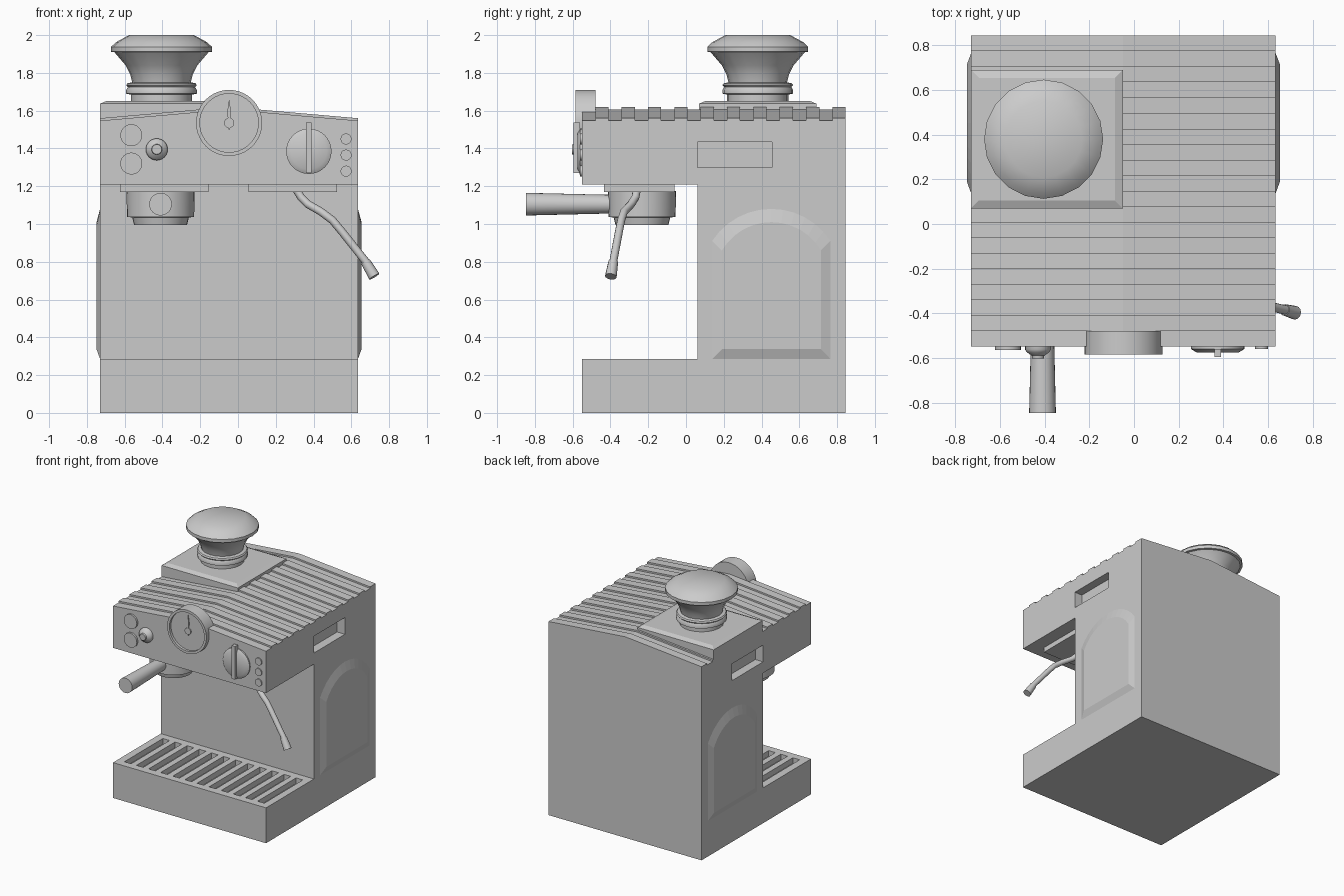
import bpy, bmesh, math
from mathutils import Vector

if "Cube" in bpy.data.objects:
    bpy.data.objects.remove(bpy.data.objects["Cube"])

X0, X1, XR = -0.73, 0.635, -0.05      # left, right, roof ridge
Y0, Y1 = -0.55, 0.845                 # front, back


def make(name, verts, faces, smooth=False):
    bm = bmesh.new()
    vs = [bm.verts.new(v) for v in verts]
    for f in faces:
        bm.faces.new([vs[i] for i in f])
    bmesh.ops.recalc_face_normals(bm, faces=bm.faces)
    me = bpy.data.meshes.new(name)
    bm.to_mesh(me)
    bm.free()
    ob = bpy.data.objects.new(name, me)
    bpy.context.collection.objects.link(ob)
    if smooth:
        bpy.ops.object.select_all(action='DESELECT')
        ob.select_set(True)
        bpy.context.view_layer.objects.active = ob
        bpy.ops.object.shade_smooth_by_angle(angle=math.radians(35))
    return ob


def loft(name, sections, smooth=False):
    """Skin a list of equal-length closed sections and cap both ends."""
    n = len(sections[0])
    verts = [p for s in sections for p in s]
    faces = [(k*n + i, k*n + (i+1) % n, (k+1)*n + (i+1) % n, (k+1)*n + i)
             for k in range(len(sections) - 1) for i in range(n)]
    faces += [tuple(range(n)), tuple(range((len(sections)-1)*n, len(sections)*n))]
    return make(name, verts, faces, smooth)


def lathe(name, profile, centre, axis='Z', n=32, smooth=True):
    """Profile is (radius, position along axis); centre gives the other two coordinates."""
    secs = []
    for r, h in profile:
        ring = []
        for i in range(n):
            a = 2*math.pi*i/n
            u, v = centre[0] + r*math.cos(a), centre[1] + r*math.sin(a)
            ring.append((u, v, h) if axis == 'Z' else (u, h, v))
        secs.append(ring)
    return loft(name, secs, smooth)


def rect(x0, x1, y0, y1, z):
    return [(x0, y0, z), (x1, y0, z), (x1, y1, z), (x0, y1, z)]


def box(name, x0, x1, y0, y1, z0, z1):
    return loft(name, [rect(x0, x1, y0, y1, z0), rect(x0, x1, y0, y1, z1)])


def tube(name, path, radii, n=12):
    pts = [Vector(p) for p in path]
    secs = []
    for i, p in enumerate(pts):
        t = (pts[min(i+1, len(pts)-1)] - pts[max(i-1, 0)]).normalized()
        u = t.cross(Vector((0, 1, 0))).normalized()
        v = t.cross(u)
        secs.append([p + radii[i]*(u*math.cos(a) + v*math.sin(a))
                     for a in (2*math.pi*k/n for k in range(n))])
    return loft(name, secs, True)


# Body: C-shaped side profile with stepped roof ribs, raised along the ridge
ribs, step = 20, (Y1 - Y0)/20
roof = []
for i in range(ribs):
    z = 1.56 if i % 2 else 1.547
    roof += [(Y0 + i*step, z), (Y0 + (i+1)*step, z)]
lower = [(Y1, 0), (Y0, 0), (Y0, 0.285), (0.06, 0.285), (0.06, 1.21), (Y0, 1.21)]
body = loft("body", [[(x, y, z) for y, z in lower] + [(x, y, z + lift) for y, z in roof]
                     for x, lift in ((X0, 0), (XR, 0.06), (X1, 0))])

# Cutters: drip tray slots and the side grips
cutters = []
for i in range(12):
    x = -0.64 + i*0.108
    cutters.append(box("tray_slot_cutter", x - 0.03, x + 0.03, -0.49, 0.0, 0.24, 0.35))
for x in (X0, X1):
    cutters.append(box("grip_cutter", x - 0.07, x + 0.07, 0.06, 0.455, 1.30, 1.435))
coll = bpy.data.collections.new("cutters")
bpy.context.scene.collection.children.link(coll)
for c in cutters:
    bpy.context.collection.objects.unlink(c)
    coll.objects.link(c)
mod = body.modifiers.new("cuts", 'BOOLEAN')
mod.operand_type, mod.collection, mod.solver = 'COLLECTION', coll, 'EXACT'
bpy.ops.object.select_all(action='DESELECT')
body.select_set(True)
bpy.context.view_layer.objects.active = body
bpy.ops.object.modifier_apply(modifier="cuts")
for c in cutters:
    bpy.data.objects.remove(c)
bpy.data.collections.remove(coll)


# Arched raised side panels
def arch(x, y0, y1, z0, spring, top):
    h, s = (y1 - y0)/2, top - spring
    r = (h*h + s*s)/(2*s)
    a = math.asin(h/r)
    pts = [(x, y0, z0), (x, y1, z0)]
    for i in range(13):
        t = a*(1 - i/6)
        pts.append((x, (y0+y1)/2 + r*math.sin(t), top - r + r*math.cos(t)))
    return pts


for name, x, d in (("left_panel", X0, -1), ("right_panel", X1, 1)):
    loft(name, [arch(x - d*0.005, 0.138, 0.765, 0.285, 0.91, 1.08),
                arch(x, 0.138, 0.765, 0.285, 0.91, 1.08),
                arch(x + d*0.019, 0.19, 0.715, 0.337, 0.86, 1.01)])

# Grinder plinth and bean hopper
loft("grinder_base", [rect(X0, XR, 0.07, 0.69, 1.5), rect(X0, XR, 0.07, 0.69, 1.637),
                      rect(X0 + 0.035, XR - 0.035, 0.105, 0.655, 1.652)])
lathe("hopper", [(0.162, 1.64), (0.162, 1.685), (0.187, 1.69), (0.187, 1.71), (0.178, 1.725),
                 (0.187, 1.735), (0.18, 1.745), (0.155, 1.75), (0.165, 1.79), (0.19, 1.84),
                 (0.25, 1.91), (0.267, 1.912), (0.267, 1.938), (0.24, 1.963), (0.172, 2.0)],
      (-0.405, 0.38), n=20)

# Pressure gauge with needle
lathe("gauge", [(0.175, -0.48), (0.175, -0.585), (0.155, -0.585), (0.155, -0.565)],
      (-0.047, 1.535), 'Y', 40)
lathe("needle_hub", [(0.027, -0.56), (0.027, -0.575)], (-0.047, 1.535), 'Y', 16)
needle = [(-0.004, 1.50), (0.004, 1.50), (0.009, 1.60), (0, 1.662), (-0.009, 1.60)]
loft("needle", [[(-0.047 + u, y, z) for u, z in needle] for y in (-0.56, -0.573)])

# Front buttons, lamps and knobs
for z in (1.47, 1.32):
    lathe("button", [(0.058, -0.54), (0.058, -0.565)], (-0.565, z), 'Y', 24)
for z in (1.45, 1.365, 1.28):
    lathe("lamp", [(0.029, -0.54), (0.029, -0.56)], (0.572, z), 'Y', 20)
lathe("small_knob", [(0.058, -0.54), (0.058, -0.563), (0.05, -0.575), (0.028, -0.59),
                     (0.026, -0.603)], (-0.43, 1.395), 'Y', 24)
lathe("steam_dial", [(0.12, -0.54), (0.12, -0.56), (0.095, -0.575)], (0.375, 1.385), 'Y', 32)
box("steam_dial_grip", 0.36, 0.39, -0.595, -0.56, 1.27, 1.537)

# Plates under the head
for name, x in (("brew_plate", -0.39), ("steam_plate", 0.29)):
    box(name, x - 0.235, x + 0.235, -0.435, -0.06, 1.17, 1.215)

# Filter holder and handle
lathe("filter_holder", [(0.14, 0.995), (0.15, 1.035), (0.178, 1.037), (0.18, 1.175)],
      (-0.41, -0.233), n=32)
lathe("filter_handle", [(0.05, -0.35), (0.05, -0.43), (0.06, -0.848)], (-0.41, 1.105), 'Y', 24)

# Steam wand and nozzle
wand = [(0.31, -0.26, 1.18), (0.335, -0.268, 1.14), (0.37, -0.29, 1.105), (0.44, -0.328, 1.065),
        (0.50, -0.343, 1.02), (0.55, -0.355, 0.96), (0.685, -0.387, 0.79)]
tube("steam_wand", wand, [0.021]*7)
tube("steam_nozzle", [(0.675, -0.385, 0.80), (0.722, -0.398, 0.722)], [0.026, 0.031])
